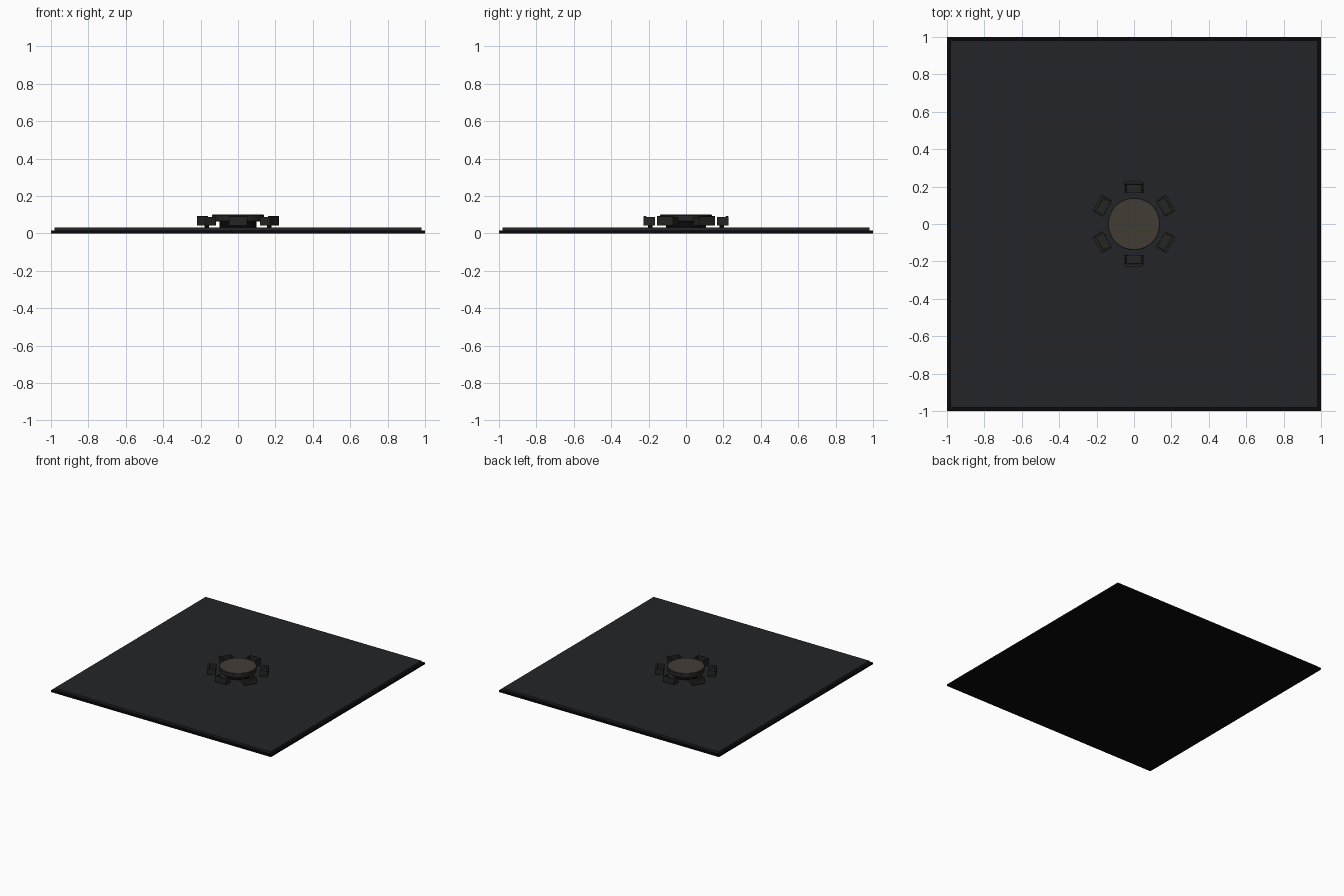
import bpy
from math import radians, cos, sin
from mathutils import Matrix

if "Cube" in bpy.data.objects:
    bpy.data.objects.remove(bpy.data.objects["Cube"])


def material(name, rgb):
    m = bpy.data.materials.new(name)
    m.diffuse_color = (*rgb, 1)
    m.use_nodes = True
    m.node_tree.nodes["Principled BSDF"].inputs["Base Color"].default_value = m.diffuse_color
    return m


BLACK = material("black_trim", (0.003, 0.003, 0.004))
FLOOR = material("dark_floor", (0.017, 0.018, 0.021))
WOOD = material("brown_top", (0.055, 0.046, 0.036))
CHAIR = material("chair_grey", (0.018, 0.018, 0.017))


def finish(name, mat, bevel=0.0):
    o = bpy.context.object
    o.name = name
    o.data.materials.append(mat)
    if bevel:
        b = o.modifiers.new("bevel", 'BEVEL')
        b.width, b.segments = bevel, 2
    return o


def box(name, x, y, z, mat, bevel=0.0, turn=0.0):
    """Box from (min, max) ranges, turned about the z axis."""
    bpy.ops.mesh.primitive_cube_add(size=1)
    o = finish(name, mat, bevel)
    mid = [(a + b) / 2 for a, b in (x, y, z)]
    size = [b - a for a, b in (x, y, z)]
    o.data.transform(Matrix.Translation(mid) @ Matrix.Diagonal((*size, 1)))
    o.rotation_euler.z = turn
    return o


def disc(name, r, z0, z1, mat, bevel=0.0, at=(0, 0), sides=48):
    bpy.ops.mesh.primitive_cylinder_add(vertices=sides, radius=r, depth=z1 - z0,
                                        location=(*at, (z0 + z1) / 2))
    o = finish(name, mat, bevel)
    bpy.ops.object.shade_smooth_by_angle(angle=radians(35))
    return o


# Floor: black plinth with a slightly smaller slab on it
box("plinth", (-1, 1), (-1, 1), (0, 0.014), BLACK)
box("floor_slab", (-0.98, 0.98), (-0.98, 0.98), (0.012, 0.031), FLOOR)

# Round table on a wide drum foot
disc("table_foot", 0.1, 0.03, 0.066, BLACK)
disc("table_body", 0.139, 0.064, 0.098, CHAIR, 0.003)
disc("table_top", 0.136, 0.096, 0.102, WOOD)

# Six armchairs facing the table, opening towards it
for i in range(6):
    a = radians(30 + 60 * i)
    box("chair_seat", (0.165, 0.22), (-0.044, 0.044), (0.041, 0.062), CHAIR, 0.002, a)
    box("chair_back", (0.212, 0.227), (-0.05, 0.05), (0.041, 0.092), CHAIR, 0.003, a)
    for side in (-1, 1):
        y = sorted((side * 0.041, side * 0.05))
        box("chair_arm", (0.165, 0.222), y, (0.041, 0.088), CHAIR, 0.002, a)
    disc("chair_post", 0.012, 0.03, 0.045, BLACK, 0, (0.192 * cos(a), 0.192 * sin(a)), 12)
